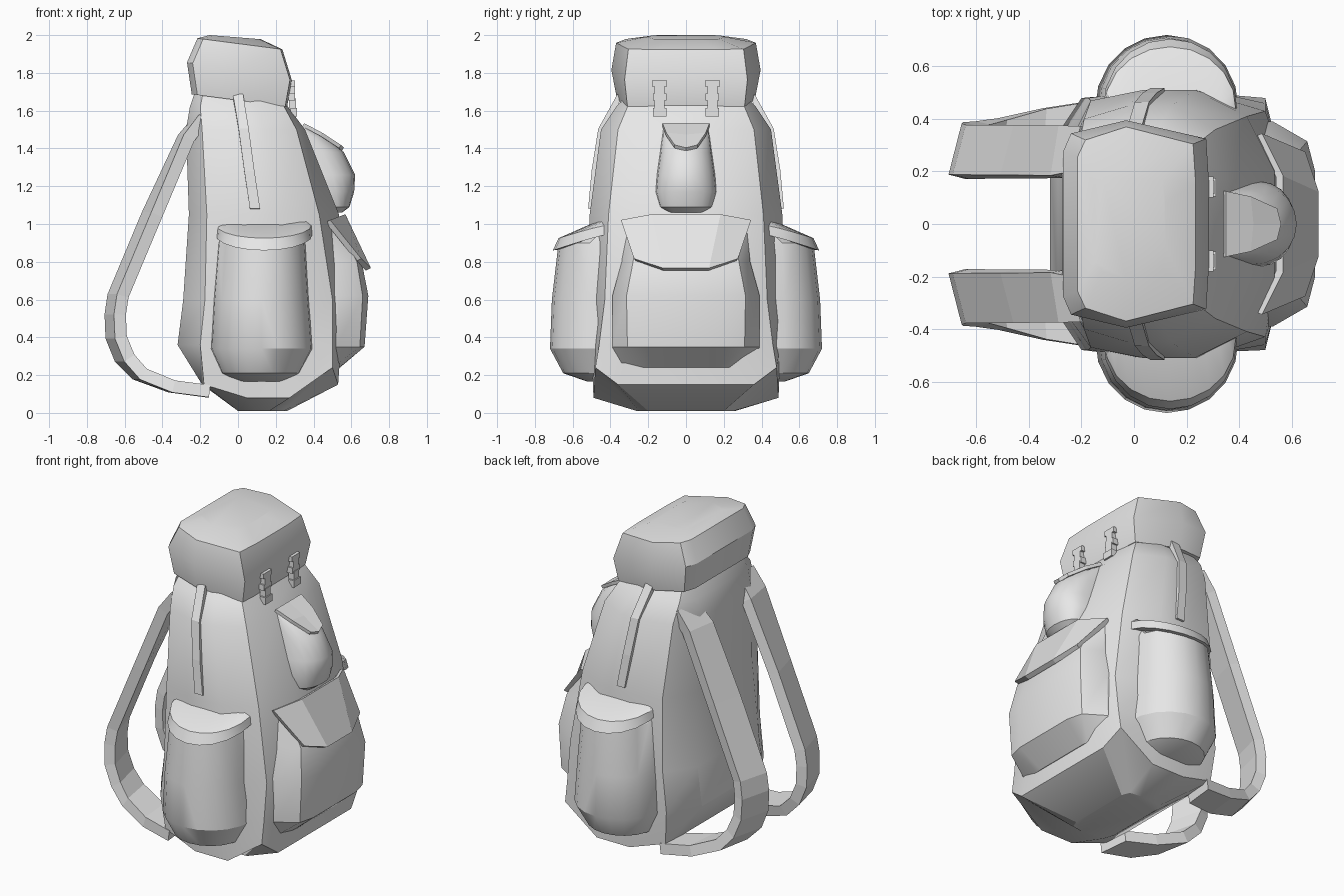
import bpy, bmesh, math

cube = bpy.data.objects.get("Cube")
if cube:
    bpy.data.objects.remove(cube, do_unlink=True)

canvas = bpy.data.materials.new("grey_canvas")
canvas.use_nodes = True
canvas.diffuse_color = (0.8, 0.8, 0.8, 1)
canvas.node_tree.nodes["Principled BSDF"].inputs["Base Color"].default_value = (0.8, 0.8, 0.8, 1)
smooth_parts = []


def finish(name, bm, mirror=False, thickness=0.0, smooth=False):
    bmesh.ops.recalc_face_normals(bm, faces=bm.faces)
    mesh = bpy.data.meshes.new(name)
    bm.to_mesh(mesh)
    bm.free()
    mesh.materials.append(canvas)
    ob = bpy.data.objects.new(name, mesh)
    bpy.context.collection.objects.link(ob)
    if thickness:
        solid = ob.modifiers.new("thickness", 'SOLIDIFY')
        solid.thickness = thickness
        solid.offset = 0
        solid.use_even_offset = True
    if mirror:
        mod = ob.modifiers.new("both_sides", 'MIRROR')
        mod.use_axis = (False, True, False)
    if smooth:
        smooth_parts.append(ob)


def grid(bm, rows, closed):
    rows = [[bm.verts.new(p) for p in row] for row in rows]
    for a, b in zip(rows, rows[1:]):
        for i in range(len(a) if closed else len(a) - 1):
            j = (i + 1) % len(a)
            bm.faces.new((a[i], a[j], b[j], b[i]))
    return rows


def loft(name, rings, mirror=False):
    bm = bmesh.new()
    rows = grid(bm, rings, True)
    bm.faces.new(rows[0])
    bm.faces.new(rows[-1])
    finish(name, bm, mirror, smooth=True)


def sheet(name, rows, thickness, mirror=False):
    bm = bmesh.new()
    grid(bm, rows, False)
    finish(name, bm, mirror, thickness)


def both(half):
    """Close a half outline by reflecting it across y."""
    return half + [(x, -y, z) for x, y, z in reversed(half)]


def arch(a0, a1, base, out, z, drop=0.0, n=10):
    """Rounded half outline: spans a0..a1 and bulges from base to out."""
    points = []
    for i in range(n + 1):
        t = math.pi * i / n
        s = max(math.sin(t), 0.0)
        points.append(((a0 + a1) / 2 + (a1 - a0) / 2 * math.cos(t),
                       base + (out - base) * s ** 0.9, z - drop * s))
    return points


# Main bag: z, front x/y, front corner x/y, side y, back corner x/y, back x/y,
# then how far the front corner rises and the side dips (rounded base)
body = []
for z, xf, yf, xc, yc, ym, xk, yk, xb, yb, rise, dip in (
        (.01, .26, .20, .24, .25, .26, .02, .24, .0, .18, 0, 0),
        (.15, .53, .36, .50, .48, .49, -.18, .46, -.19, .30, .09, .07),
        (.36, .545, .28, .50, .46, .50, -.20, .48, -.32, .30, 0, 0),
        (.60, .56, .26, .50, .43, .51, -.175, .48, -.29, .30, 0, 0),
        (1.05, .535, .20, .43, .41, .51, -.165, .47, -.26, .28, 0, 0),
        (1.50, .355, .17, .31, .36, .45, -.19, .40, -.275, .25, 0, 0),
        (1.62, .265, .16, .245, .31, .37, -.20, .35, -.255, .25, 0, 0),
        (1.72, .20, .15, .18, .26, .28, -.18, .28, -.22, .22, 0, 0)):
    d = (xc - xk) / 3
    body.append(both([(xf, yf, z), (xc, yc, z + rise), (xc - d, ym, z - dip),
                      (xk + d, ym, z - dip), (xk, yk, z), (xb, yb, z)]))
loft("main_bag", body)

# Sloping lid: z, slope, front x/y, side y, back x/y
lid = []
for z, slope, xf, yf, ym, xb, yb in (
        (1.655, -.13, .26, .31, .365, -.245, .325),
        (1.81, -.17, .285, .325, .395, -.27, .345),
        (1.955, -.13, .235, .305, .37, -.215, .32),
        (1.988, -.08, .12, .17, .21, -.15, .18)):
    half = [(xf, yf * .5), (xf - .01, yf), (-.03, ym), (xb + .03, yb), (xb, yb * .8)]
    lid.append(both([(x, y, z + slope * x) for x, y in half]))
loft("lid", lid)

# Side pockets and their flaps
loft("side_pocket", [arch(a, b, .42, out, z) for z, a, b, out in (
    (.165, .0, .25, .52), (.21, -.09, .33, .65), (.34, -.15, .40, .72),
    (.60, -.135, .38, .71), (.90, -.11, .36, .675), (.96, -.08, .34, .50))], True)
loft("side_pocket_flap", [arch(a, b, .42, out, z, drop) for z, drop, a, b, out in (
    (.95, .085, -.10, .37, .67), (.945, .085, -.12, .395, .705),
    (.995, .07, -.115, .39, .675), (1.02, .005, -.10, .37, .47))], True)

# Large front pocket: z, front x/y, corner x/y, side x/y
pocket = []
for z, xf, yf, xc, yc, xs, ys in (
        (.24, .54, .18, .535, .23, .50, .35),
        (.35, .67, .21, .645, .31, .52, .39),
        (.62, .69, .20, .66, .315, .53, .39),
        (.80, .655, .16, .63, .28, .51, .34),
        (.99, .56, .15, .53, .26, .48, .32)):
    pocket.append(both([(xf, yf, z), (xc, yc, z), (xs, ys, z), (.38, ys, z)]))
loft("front_pocket", pocket)
sheet("front_pocket_flap", [
    both([(.475, .34, 1.015), (.555, .18, 1.045)]),
    both([(.64, .27, .81), (.69, .12, .76)])], .03)

# Small upper pocket: z, half width, back x, front x
upper = [[(x, y, z) for y, x, z in arch(-w, w, back, out, z)] for z, w, back, out in (
    (1.06, .09, .51, .55), (1.09, .14, .50, .59), (1.17, .163, .47, .615),
    (1.26, .155, .44, .62), (1.38, .138, .39, .56), (1.46, .127, .36, .475),
    (1.52, .12, .33, .36))]
loft("upper_pocket", upper)
sheet("upper_pocket_flap", [[(x, y, z), (x + bulge, 0, z - bulge), (x, -y, z)] for x, y, z, bulge in (
    (.345, .125, 1.525, .0), (.44, .105, 1.475, .01), (.54, .06, 1.41, .015))], .02)

# Shoulder straps, looping out behind the bag
sheet("shoulder_strap", [[(x, a, z), (x + skew, b, z)] for x, z, a, b, skew in (
    (-.20, 1.56, .20, .37, .02), (-.29, 1.455, .18, .37, .03), (-.48, 1.05, .18, .37, .05),
    (-.66, .62, .18, .37, .05), (-.675, .52, .18, .375, .05), (-.67, .40, .18, .38, .05),
    (-.625, .29, .18, .385, .05), (-.54, .205, .19, .40, .04), (-.36, .14, .23, .44, .02),
    (-.17, .115, .28, .47, .02))], .065, True)

# Compression straps down the sides
sheet("side_strap", [[(x - .027, y, z), (x + .027, y, z)] for x, y, z in (
    (.0, .35, 1.68), (.03, .45, 1.50), (.06, .485, 1.28), (.09, .503, 1.08))], .03, True)

# Lid buckles: x, z, half width, half height
bm = bmesh.new()
for x, z, w, h in ((.285, 1.745, .04, .016), (.285, 1.705, .026, .03), (.285, 1.672, .036, .018),
                   (.288, 1.635, .026, .03), (.295, 1.592, .036, .022)):
    made = bmesh.ops.create_cube(bm, size=2)["verts"]
    bmesh.ops.scale(bm, vec=(.018, w, h), verts=made)
    bmesh.ops.translate(bm, vec=(x, .14, z), verts=made)
finish("lid_buckle", bm, True)

# Soft shading on the cloth volumes, crisp seams kept
bpy.ops.object.select_all(action='DESELECT')
for ob in smooth_parts:
    ob.select_set(True)
bpy.context.view_layer.objects.active = smooth_parts[0]
bpy.ops.object.shade_smooth_by_angle(angle=math.radians(30))
